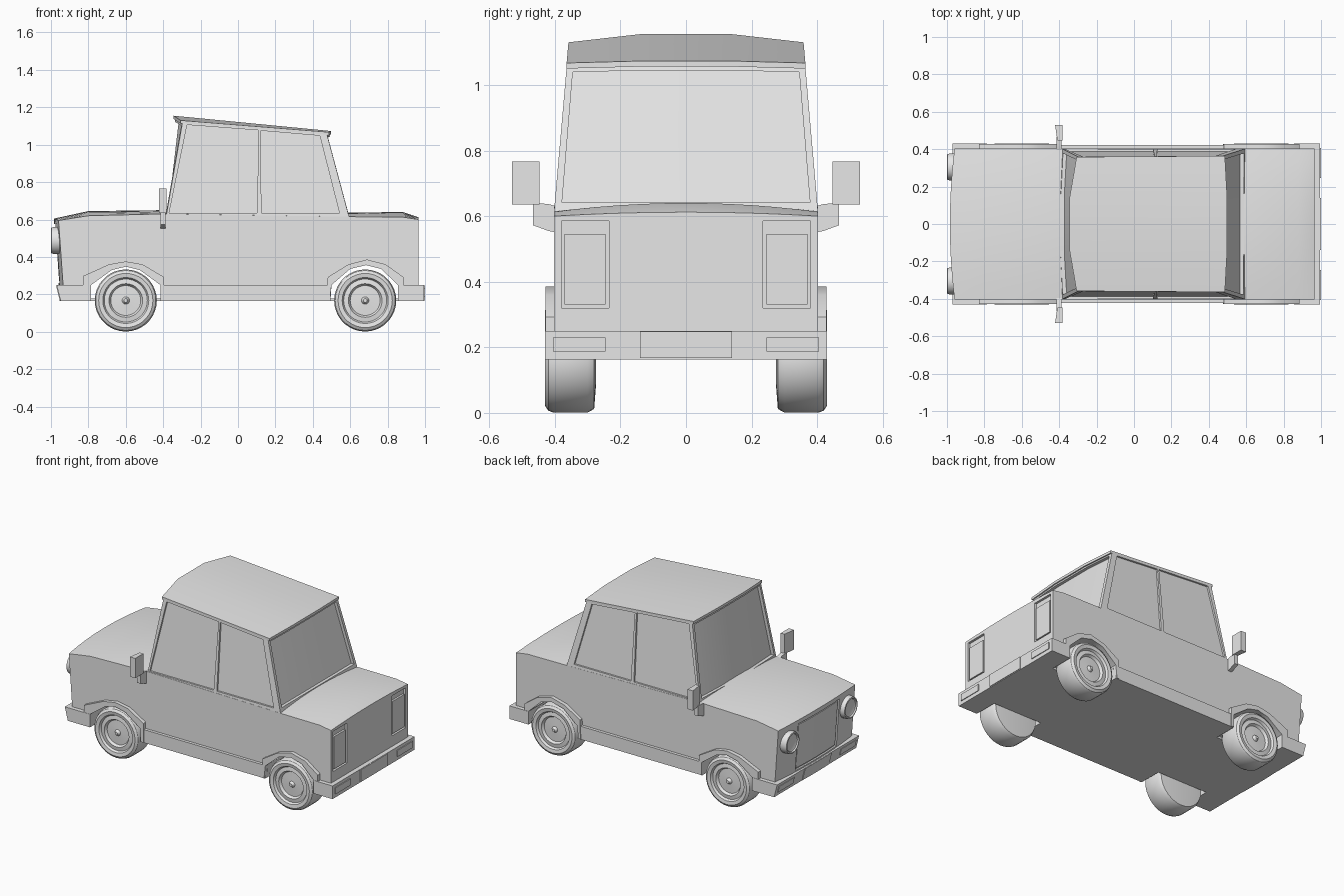
import bpy, bmesh, math

if "Cube" in bpy.data.objects:
    bpy.data.objects.remove(bpy.data.objects["Cube"], do_unlink=True)

grey = bpy.data.materials.new("plain_grey")
grey.use_nodes = True
grey.diffuse_color = (0.8, 0.8, 0.8, 1)
grey.node_tree.nodes["Principled BSDF"].inputs["Base Color"].default_value = (0.8, 0.8, 0.8, 1)
parts = []


def loft(name, rings):
    """Skin a list of equal point rings and cap both ends."""
    bm = bmesh.new()
    vs = [[bm.verts.new(p) for p in ring] for ring in rings]
    n = len(rings[0])
    for a, b in zip(vs, vs[1:]):
        for i in range(n):
            j = (i + 1) % n
            bm.faces.new((a[i], a[j], b[j], b[i]))
    bm.faces.new(vs[0])
    bm.faces.new(vs[-1])
    bmesh.ops.recalc_face_normals(bm, faces=bm.faces)
    mesh = bpy.data.meshes.new(name)
    bm.to_mesh(mesh)
    bm.free()
    mesh.materials.append(grey)
    ob = bpy.data.objects.new(name, mesh)
    bpy.context.collection.objects.link(ob)
    parts.append(ob)
    return ob


def prism(name, outline, y0, y1):
    """Side outline of (x, z) points extruded across y."""
    return loft(name, [[(x, y, z) for x, z in outline] for y in (y0, y1)])


def box(name, x0, x1, y0, y1, z0, z1):
    return prism(name, [(x0, z0), (x1, z0), (x1, z1), (x0, z1)], y0, y1)


def lathe(name, profile, place, count=36):
    """Spin (radius, offset) points; place(a, b, offset) sets the axis."""
    turns = [2 * math.pi * i / count for i in range(count)]
    return loft(name, [[place(r * math.cos(t), r * math.sin(t), d) for t in turns]
                       for r, d in profile])


def cut(target, cutters):
    for c in cutters:
        c.hide_render = True
        mod = target.modifiers.new("cut", 'BOOLEAN')
        mod.operation = 'DIFFERENCE'
        mod.solver = 'EXACT'
        mod.object = c
    bpy.context.view_layer.update()
    graph = bpy.context.evaluated_depsgraph_get()
    mesh = bpy.data.meshes.new_from_object(target.evaluated_get(graph))
    target.modifiers.clear()
    target.data = mesh
    for c in cutters:
        parts.remove(c)
        bpy.data.objects.remove(c, do_unlink=True)


# Lower body with crowned bonnet and boot
HALF = 0.403


def nose_x(y, z):
    return -0.935 - 0.07 * (z - 0.25) - 0.025 * (1 - (y / HALF) ** 2)


def body_ring(y):
    u = 1 - (y / HALF) ** 2
    side = [(nose_x(y, 0.165), 0.165), (nose_x(y, 0.6), 0.595 + 0.01 * u),
            (-0.8, 0.62 + 0.025 * u), (-0.4, 0.63 + 0.02 * u),
            (0.595, 0.615 + 0.022 * u), (0.88, 0.613 + 0.027 * u),
            (0.965, 0.6 + 0.012 * u), (0.965, 0.165)]
    return [(x, y, z) for x, z in side]


body = loft("body", [body_ring(HALF * i / 6) for i in range(-6, 7)])

# Wheel arches: opening and outer lip as matching paths
front_in = [(-0.785, 0.165), (-0.785, 0.25), (-0.675, 0.33), (-0.6, 0.348),
            (-0.525, 0.33), (-0.415, 0.25), (-0.415, 0.165)]
front_out = [(-0.83, 0.165), (-0.83, 0.297), (-0.69, 0.36), (-0.6, 0.376),
             (-0.51, 0.36), (-0.395, 0.292), (-0.395, 0.165)]
rear_in = [(0.49, 0.165), (0.5, 0.25), (0.6, 0.336), (0.685, 0.356),
           (0.765, 0.336), (0.855, 0.25), (0.855, 0.165)]
rear_out = [(0.475, 0.165), (0.48, 0.292), (0.59, 0.36), (0.69, 0.386),
            (0.79, 0.36), (0.885, 0.292), (0.885, 0.165)]
cutters = []
for label, inner, outer in (("front", front_in, front_out), ("rear", rear_in, rear_out)):
    opening = [(inner[0][0], 0.1)] + inner[1:-1] + [(inner[-1][0], 0.1)]
    cutters.append(prism("arch_cutter", opening, -0.5, 0.5))
    for s, hand in ((1, "left"), (-1, "right")):
        loft(f"{label}_arch_trim_{hand}",
             [[(a, s * 0.395, b), (c, s * 0.395, d), (c, s * 0.428, d), (a, s * 0.428, b)]
              for (a, b), (c, d) in zip(inner, outer)])

# Recesses for grille and tail lights
cutters.append(loft("grille_cutter", [
    [(nose_x(y, z) + dx, y, z) for z, dx in ((0.26, 0.012), (0.26, -0.1), (0.575, -0.1), (0.575, 0.012))]
    for y in (-0.215, -0.134, -0.067, 0, 0.067, 0.134, 0.215)]))
for s in (1, -1):
    cutters.append(box("lamp_cutter", 0.95, 1.1, s * 0.235, s * 0.38, 0.32, 0.585))
cut(body, cutters)

loft("grille_panel", [
    [(nose_x(y, z) + dx, y, z) for z, dx in ((0.27, 0.03), (0.27, 0.005), (0.565, 0.005), (0.565, 0.03))]
    for y in (-0.205, -0.134, -0.067, 0, 0.067, 0.134, 0.205)])
box("floor", -0.9, 0.95, -0.27, 0.27, 0.163, 0.178)
box("sills", -0.415, 0.495, -0.423, 0.423, 0.163, 0.25)

# Bumpers with lenses and number plates
prism("front_bumper", [(-0.948, 0.163), (-0.97, 0.25), (-0.785, 0.25), (-0.785, 0.163)], -0.43, 0.43)
box("rear_bumper", 0.855, 0.995, -0.43, 0.43, 0.163, 0.25)


def bumper_plate(end, y0, y1, z0, z1):
    if end == "rear":
        box("rear_bumper_plate", 0.99, 1.0, y0, y1, z0, z1)
    else:
        fx = lambda z: -0.948 - 0.25 * (z - 0.163)
        prism("front_bumper_plate", [(fx(z0) - 0.004, z0), (fx(z1) - 0.004, z1),
                                     (fx(z1) + 0.005, z1), (fx(z0) + 0.005, z0)], y0, y1)


for end in ("front", "rear"):
    bumper_plate(end, -0.14, 0.14, 0.167, 0.248)
    for s in (1, -1):
        bumper_plate(end, s * 0.245, s * 0.405, 0.187, 0.23)

# Cabin with sloping sides and bowed screens
BENDS = (-1, -0.39, 0.39, 1)


def bow(t):
    return min(1, (1 - abs(t)) / 0.61)


def half_width(z):
    return 0.402 - 0.0875 * (z - 0.62)


def screen(t, s, end, dx=0.0, lift=0.0):
    """Point on the front or rear screen: t across, s up."""
    u = bow(t)
    if end == "front":
        base, top, z1 = -0.385 - 0.012 * u, -0.297 - 0.038 * u, 1.117 + 0.025 * u
    else:
        base, top, z1 = 0.595, 0.476 + 0.012 * u, 1.054 + 0.006 * u
    z = 0.61 + s * (z1 - 0.61)
    return (base + s * (top - base) + dx, t * half_width(z), z + lift)


cabin = loft("cabin", [[screen(t, 0, "front"), screen(t, 1, "front"),
                        screen(t, 1, "rear"), screen(t, 0, "rear")] for t in BENDS])
window_outlines = [
    [(-0.368, 0.635), (0.102, 0.635), (0.11, 1.077), (-0.272, 1.106)],
    [(0.125, 0.635), (0.542, 0.635), (0.437, 1.048), (0.122, 1.075)]]
cutters = []
for outline in window_outlines:
    for s in (1, -1):
        cutters.append(loft("window_cutter", [[(x, s * (half_width(z) + d), z) for x, z in outline]
                                              for d in (-0.012, 0.04)]))
for end, d in (("front", 1), ("rear", -1)):
    cutters.append(loft("screen_cutter", [
        [screen(t, s, end, dx) for s, dx in ((0.07, 0.02 * d), (0.07, -0.06 * d),
                                             (0.965, -0.06 * d), (0.965, 0.02 * d))]
        for t in (-0.945, -0.39, 0.39, 0.945)]))
cut(cabin, cutters)

# Roof skin with a small overhang
loft("roof", [[screen(t, 1, "front", -0.01, -0.004), screen(t, 1, "front", -0.01, 0.013),
               screen(t, 1, "rear", 0.01, 0.013), screen(t, 1, "rear", 0.01, -0.004)]
              for t in BENDS])

# Wheels, lights and mirrors on both sides
tyre = [(0.001, 0.42), (0.01, 0.42), (0.02, 0.403), (0.08, 0.4), (0.09, 0.416),
        (0.115, 0.412), (0.123, 0.426), (0.145, 0.43), (0.16, 0.42), (0.166, 0.405),
        (0.166, 0.3), (0.155, 0.28), (0.09, 0.275), (0.001, 0.275)]
lamp = [(0.001, -0.988), (0.045, -0.988), (0.055, -0.992), (0.06, -1.0),
        (0.068, -0.998), (0.072, -0.985), (0.072, -0.93), (0.001, -0.93)]
for s, hand in ((1, "left"), (-1, "right")):
    for label, cx in (("front", -0.6), ("rear", 0.68)):
        lathe(f"{label}_wheel_{hand}", tyre,
              lambda a, b, d: (cx + a, s * d, 0.167 + b))
    lathe(f"headlight_{hand}", lamp, lambda a, b, d: (d, s * 0.305 + a, 0.488 + b))
    box(f"tail_light_{hand}", 0.945, 0.963, s * 0.246, s * 0.37, 0.33, 0.545)
    loft(f"mirror_arm_{hand}", [[(x, s * y, z) for x, z in
                                 ((-0.415, z0), (-0.388, z0), (-0.388, z1), (-0.415, z1))]
                                for y, z0, z1 in ((0.395, 0.55, 0.63), (0.42, 0.555, 0.637),
                                                  (0.466, 0.572, 0.64))])
    loft(f"mirror_{hand}", [[(x, s * y, z) for x, z in
                             ((x0, 0.635), (-0.383, 0.635), (-0.383, 0.766), (x0, 0.766))]
                            for y, x0 in ((0.446, -0.41), (0.53, -0.422))])

# Smooth curved panels while keeping crisp edges
bpy.ops.object.select_all(action='DESELECT')
for ob in parts:
    ob.select_set(True)
bpy.context.view_layer.objects.active = body
bpy.ops.object.shade_smooth_by_angle(angle=math.radians(32))
